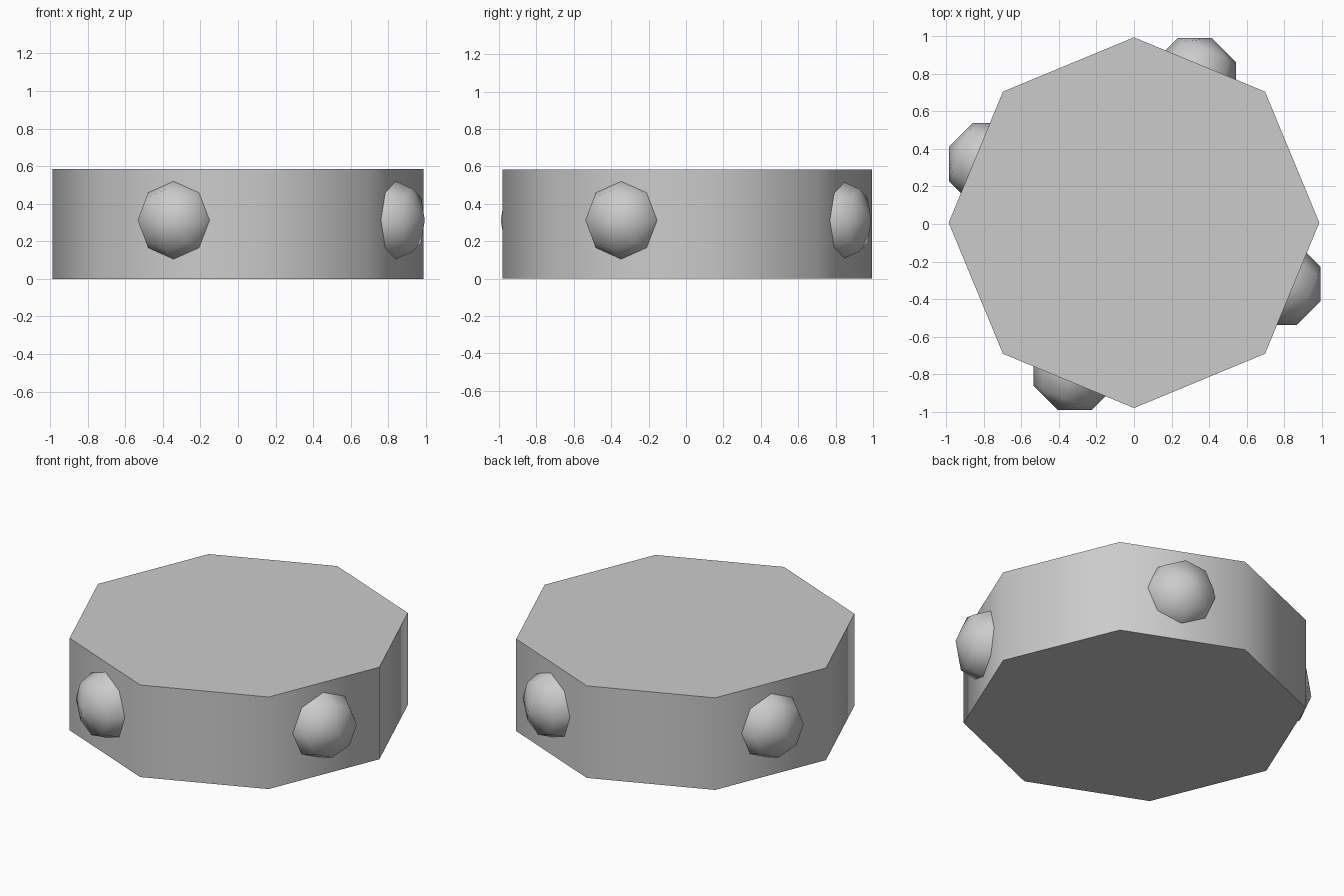
import bpy
from math import radians, cos, sin, pi

if "Cube" in bpy.data.objects:
    bpy.data.objects.remove(bpy.data.objects["Cube"])

HEIGHT = 0.584
BODY_R = 0.987
KNOB_R = 0.237
KNOB_DIST = 0.835
KNOB_Z = 0.312


def smooth(obj, angle):
    bpy.ops.object.select_all(action='DESELECT')
    obj.select_set(True)
    bpy.context.view_layer.objects.active = obj
    bpy.ops.object.shade_smooth_by_angle(angle=radians(angle))


# Eight-sided drum with corners on the axes
bpy.ops.mesh.primitive_cylinder_add(vertices=8, radius=BODY_R, depth=HEIGHT,
                                    location=(0, 0.007, HEIGHT / 2))
body = bpy.context.object
body.name = "drum_body"
smooth(body, 60)

# Low-poly knobs sunk into every other side face, pole along the face normal
for i, name in enumerate(("right_knob", "back_knob", "left_knob", "front_knob")):
    a = radians(-22.5 + 90 * i)
    bpy.ops.mesh.primitive_uv_sphere_add(
        segments=8, ring_count=4, radius=KNOB_R,
        location=(0.004 + KNOB_DIST * cos(a), KNOB_DIST * sin(a), KNOB_Z),
        rotation=(0, pi / 2, a))
    knob = bpy.context.object
    knob.name = name
    smooth(knob, 80)
